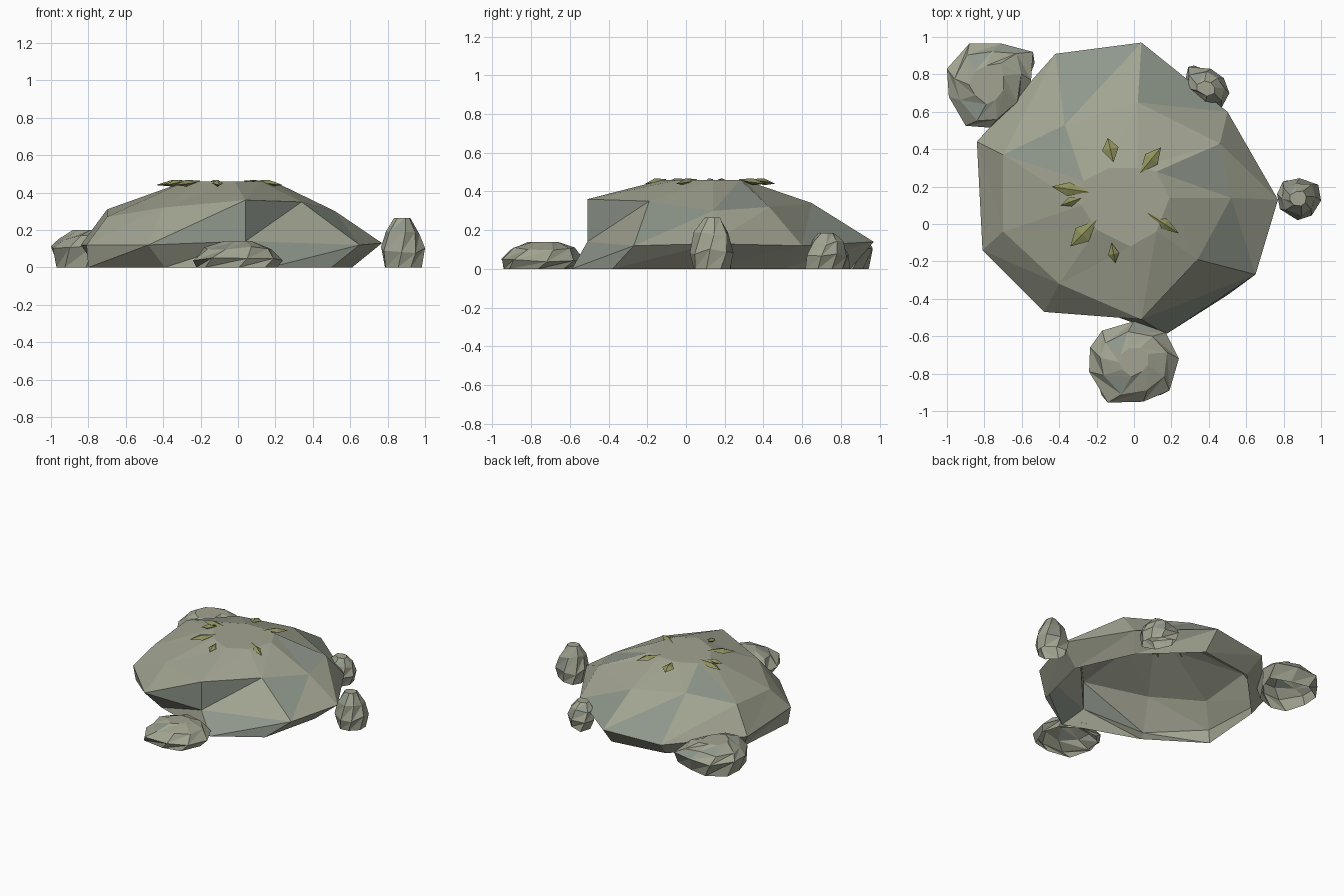
import bpy, math, random
from mathutils import Vector

if "Cube" in bpy.data.objects:
    bpy.data.objects.remove(bpy.data.objects["Cube"])

random.seed(4)


def material(name, rgb):
    m = bpy.data.materials.new(name)
    m.diffuse_color = (*rgb, 1)
    m.use_nodes = True
    m.node_tree.nodes["Principled BSDF"].inputs["Base Color"].default_value = m.diffuse_color
    return m


WARM = material("warm_stone", (0.36, 0.37, 0.285))
COOL = material("cool_stone", (0.275, 0.31, 0.26))
LEAF = material("olive_leaf", (0.28, 0.29, 0.11))


def make(name, verts, faces, mats):
    mesh = bpy.data.meshes.new(name)
    mesh.from_pydata(verts, [], faces)
    for m in mats:
        mesh.materials.append(m)
    obj = bpy.data.objects.new(name, mesh)
    bpy.context.collection.objects.link(obj)
    return obj


def rock(name, rings, cool):
    """Faceted hollow shell lofted through anticlockwise rings, capped on top.
    cool holds (band, step, half) for the triangles in cool stone."""
    n = len(rings[0])
    verts = [p for ring in rings for p in ring]
    faces, tones = [], []
    for r in range(len(rings) - 1):
        for i in range(n):
            j = (i + 1) % n
            a, b, c, d = r * n + i, r * n + j, (r + 1) * n + j, (r + 1) * n + i
            faces += [(a, b, c), (a, c, d)]
            tones += [int((r, i, half) in cool) for half in (0, 1)]
    faces.append(tuple(range((len(rings) - 1) * n, len(rings) * n)))
    tones.append(0)
    obj = make(name, verts, faces, [WARM, COOL])
    for poly, tone in zip(obj.data.polygons, tones):
        poly.material_index = tone


# Main mound: tucked-in foot, rim, shoulder and flat top
foot = [(.05, .85, 0), (-.38, .79, 0), (-.76, .39, 0), (-.8, -.12, 0), (-.39, -.39, 0),
        (.17, -.59, 0), (.5, -.38, 0), (.61, .08, 0), (.42, .5, 0)]
rim = [(.04, .97, .14), (-.42, .91, .12), (-.84, .44, .12), (-.81, -.14, .12), (-.48, -.47, .12),
       (.04, -.51, .14), (.65, -.27, .12), (.77, .13, .13), (.5, .6, .12)]
shoulder = [(.02, .65, .34), (-.37, .53, .37), (-.7, .37, .31), (-.7, -.04, .27), (-.4, -.32, .32),
            (.04, -.51, .36), (.34, -.19, .35), (.52, .14, .3), (.46, .43, .32)]
top = [(.02, .3, .46), (-.13, .3, .46), (-.27, .23, .46), (-.28, .1, .46), (-.2, -.03, .46),
       (-.02, -.12, .46), (.12, -.04, .46), (.19, .14, .46), (.12, .28, .46)]
rock("mound", [foot, rim, shoulder, top],
     {(1, 0, 0), (1, 4, 0), (1, 8, 0), (1, 5, 1), (1, 6, 1), (0, 5, 0), (0, 5, 1),
      (2, 1, 0), (2, 7, 0)})


# Small boulders: widest outline scaled towards a centre at each level
def boulder(name, centre, outline, h, profile):
    cx, cy = centre
    rings = []
    for k, (scale, level) in enumerate(profile):
        ring = []
        for x, y in outline:
            s = scale if k == 1 else scale * random.uniform(.93, 1.05)
            a = .2 * (k - 1)
            dx, dy = (x - cx) * s, (y - cy) * s
            z = level * h
            if 0 < k < len(profile) - 1:
                z += random.uniform(-.07, .07) * h
            ring.append((cx + dx * math.cos(a) - dy * math.sin(a),
                         cy + dx * math.sin(a) + dy * math.cos(a), z))
        rings.append(ring)
    rock(name, rings, {(1, 1, 0), (1, 4, 1), (2, 2, 0), (2, 5, 0)})


LOW = [(.92, 0), (1.0, .3), (.74, .74), (.33, 1)]
TALL = [(.9, 0), (1.0, .35), (.8, .72), (.38, 1)]
boulder("front_boulder", (0, -.73),
        [(.24, -.72), (.17, -.58), (0, -.52), (-.17, -.57), (-.235, -.66), (-.24, -.79),
         (-.14, -.955), (.05, -.95), (.19, -.89)], .14, LOW)
boulder("back_left_boulder", (-.78, .75),
        [(-.55, .77), (-.54, .92), (-.71, .965), (-.88, .965), (-1, .83), (-.99, .68),
         (-.9, .525), (-.77, .515), (-.62, .6)], .2,
        [(.9, 0), (1, .55), (.8, .8), (.42, 1)])
boulder("right_boulder", (.88, .135),
        [(1, .125), (.985, .21), (.885, .245), (.795, .225), (.765, .16), (.78, .08),
         (.875, .02), (.95, .045)], .265, TALL)
boulder("back_right_boulder", (.385, .72),
        [(.51, .7), (.48, .78), (.41, .83), (.29, .84), (.27, .75), (.36, .63),
         (.47, .625)], .185, TALL)

# Leaves on the top: inner end, outer end, width
leaves = [((-.11, .33), (-.14, .46), .09), ((.03, .27), (.145, .41), .085),
          ((.07, .06), (.24, -.05), .06), ((-.12, -.1), (-.1, -.21), .06),
          ((-.2, .02), (-.34, -.12), .1), ((-.24, .17), (-.44, .2), .075),
          ((-.28, .14), (-.39, .1), .05)]
for k, (p, q, w) in enumerate(leaves):
    a, b = Vector((*p, .463)), Vector((*q, .44))
    mid = a.lerp(b, .55)
    side = (b - a).cross(Vector((0, 0, 1))).normalized() * w / 2
    up = Vector((0, 0, .018))
    verts = [a, mid + side, b, mid - side, mid + up, mid - up]
    faces = []
    for i in range(4):
        j = (i + 1) % 4
        faces += [(i, j, 4), (j, i, 5)]
    make(f"leaf_{k + 1}", verts, faces, [LEAF])
